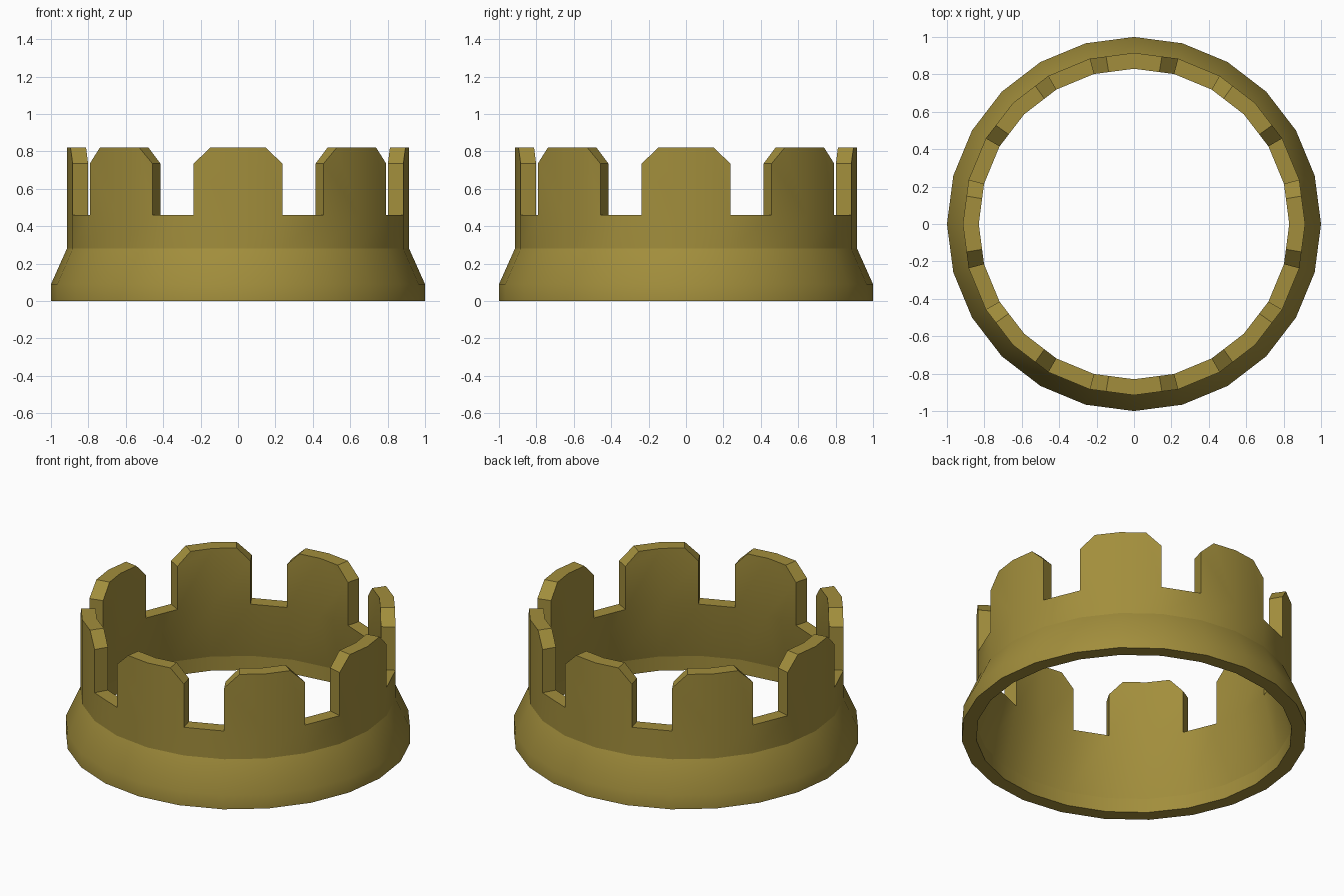
import bpy, bmesh, math

if "Cube" in bpy.data.objects:
    bpy.data.objects.remove(bpy.data.objects["Cube"])

SEG = 24
R_OUT, R_IN = 0.915, 0.83
Z_NOTCH, Z_SHOULDER, Z_TOP = 0.46, 0.735, 0.82
CUT = 0.37  # where the corner chamfer meets the top, as a fraction of a segment

bm = bmesh.new()


def polar(i, r, z):
    a = math.radians(-90 + i * 360 / SEG)
    return (r * math.cos(a), r * math.sin(a), z)


def ring(r, z):
    return [bm.verts.new(polar(i, r, z)) for i in range(SEG)]


def bridge(a, b):
    for i in range(SEG):
        j = (i + 1) % SEG
        bm.faces.new((a[i], a[j], b[j], b[i]))


# flared band: outside from bottom to notch floor, inside back down
outer = [ring(1.0, 0), ring(1.0, 0.09), ring(R_OUT, 0.28), ring(R_OUT, Z_NOTCH)]
inner = [ring(R_IN, Z_NOTCH), ring(R_OUT, 0.09), ring(R_OUT, 0)]
for loop in (outer, inner):
    for a, b in zip(loop, loop[1:]):
        bridge(a, b)
bridge(inner[-1], outer[0])
rim_o, rim_i = outer[-1], inner[0]

# eight battlements, each two segments wide, then one open notch
for k in range(8):
    c = k * 3
    l, r = (c - 1) % SEG, (c + 1) % SEG

    def column(rad):
        mid = polar(c, rad, Z_TOP)
        pts = []
        for side in (-1, 1):
            end = polar(c + side, rad, Z_TOP)
            cut = [e + (m - e) * CUT for e, m in zip(end, mid)]
            pts.append((polar(c + side, rad, Z_SHOULDER), cut))
        (s0, c0), (s1, c1) = pts
        return [bm.verts.new(p) for p in (s0, c0, mid, c1, s1)]

    o, n = column(R_OUT), column(R_IN)
    for rim, v in ((rim_o, o), (rim_i, n)):
        bm.faces.new((rim[l], rim[c], v[2], v[1], v[0]))
        bm.faces.new((rim[c], rim[r], v[4], v[3], v[2]))
    path_o = [rim_o[l]] + o + [rim_o[r]]
    path_i = [rim_i[l]] + n + [rim_i[r]]
    for i in range(len(path_o) - 1):
        bm.faces.new((path_o[i], path_o[i + 1], path_i[i + 1], path_i[i]))
    # notch floor
    nx = (r + 1) % SEG
    bm.faces.new((rim_o[r], rim_o[nx], rim_i[nx], rim_i[r]))

bmesh.ops.recalc_face_normals(bm, faces=bm.faces)

# smooth round the ring, crisp at corners and at the flare
crisp = [set(outer[2]), set(inner[1])]
for f in bm.faces:
    f.smooth = True
for e in bm.edges:
    on_crease = any(all(v in s for v in e.verts) for s in crisp)
    e.smooth = e.calc_face_angle(0) < math.radians(30) and not on_crease

mesh = bpy.data.meshes.new("crown_ring")
bm.to_mesh(mesh)
bm.free()
crown = bpy.data.objects.new("crown_ring", mesh)
bpy.context.collection.objects.link(crown)

gold = bpy.data.materials.new("dull_gold")
gold.diffuse_color = (0.36, 0.27, 0.045, 1)
gold.use_nodes = True
gold.node_tree.nodes["Principled BSDF"].inputs["Base Color"].default_value = gold.diffuse_color
mesh.materials.append(gold)
